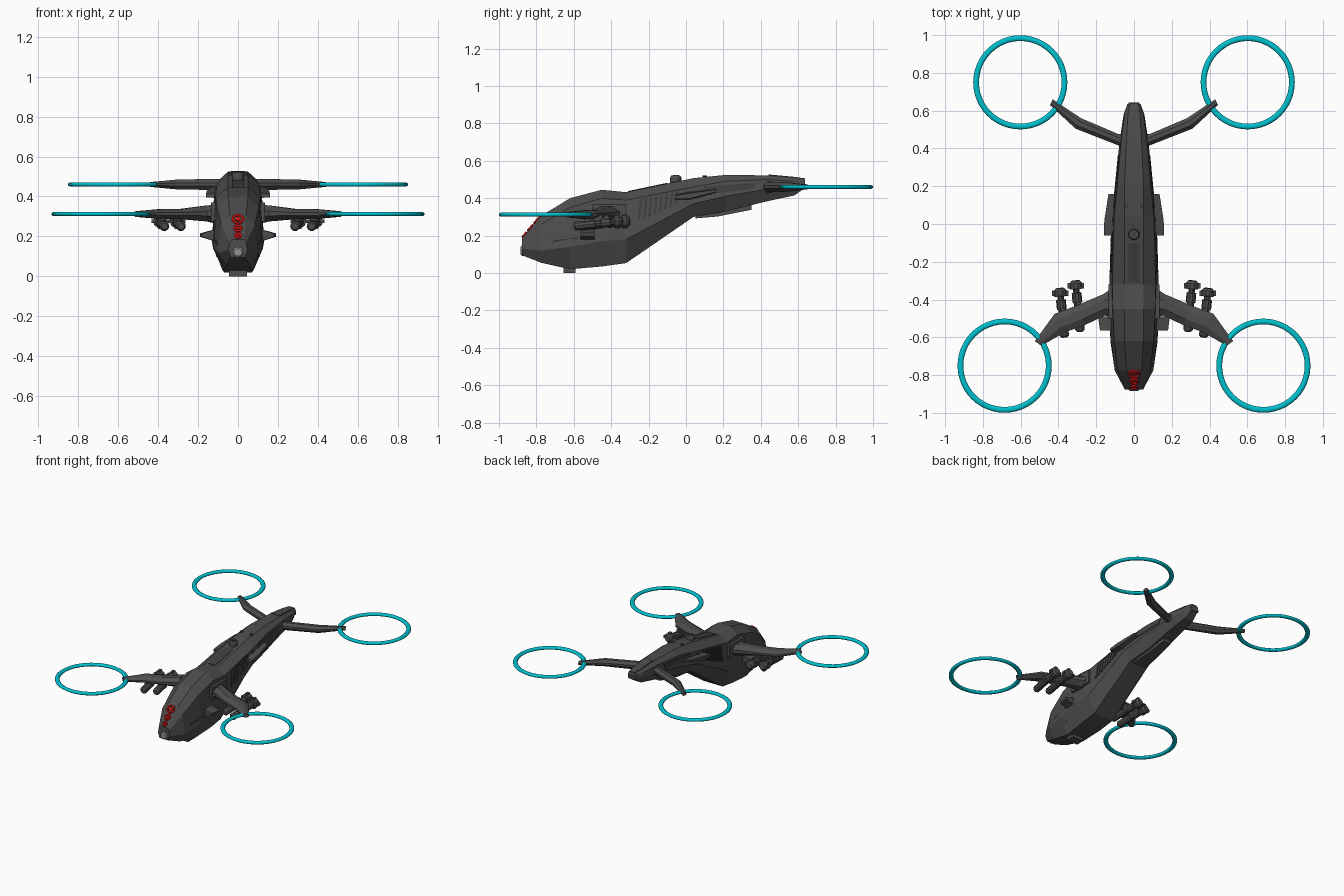
import bpy, bmesh, math
from mathutils import Vector

if "Cube" in bpy.data.objects:
    bpy.data.objects.remove(bpy.data.objects["Cube"])


def material(name, col):
    m = bpy.data.materials.new(name)
    m.diffuse_color = (*col, 1)
    m.use_nodes = True
    m.node_tree.nodes["Principled BSDF"].inputs["Base Color"].default_value = m.diffuse_color
    return m


DARK = material("dark_grey", (0.075, 0.075, 0.075))
BLACK = material("panel_grey", (0.05, 0.05, 0.05))
CYAN = material("cyan", (0.0, 0.53, 0.62))
RED = material("red", (0.65, 0.005, 0.005))
PALE = material("pale_grey", (0.3, 0.3, 0.3))


def finish(o, mat, mirror):
    o.data.materials.append(mat)
    if mirror:
        empty_free = o.modifiers.new("mirror", 'MIRROR')
        empty_free.use_axis[0] = True
    return o


def loft(name, rings, mat=DARK, mirror=True):
    """Skin a list of equal-length point rings and cap both ends."""
    bm = bmesh.new()
    vs = [[bm.verts.new(p) for p in r] for r in rings]
    n = len(rings[0])
    for a, b in zip(vs, vs[1:]):
        for i in range(n):
            j = (i + 1) % n
            bm.faces.new((a[i], a[j], b[j], b[i]))
    bm.faces.new(vs[0])
    bm.faces.new(vs[-1])
    bmesh.ops.recalc_face_normals(bm, faces=bm.faces)
    me = bpy.data.meshes.new(name)
    bm.to_mesh(me)
    bm.free()
    o = bpy.data.objects.new(name, me)
    bpy.context.collection.objects.link(o)
    return finish(o, mat, mirror)


def box(name, x, y, z, mat=DARK, mirror=False):
    ring = lambda yy: [(x[0], yy, z[0]), (x[1], yy, z[0]), (x[1], yy, z[1]), (x[0], yy, z[1])]
    return loft(name, [ring(y[0]), ring(y[1])], mat, mirror)


def tube(name, a, b, prof, sides=10, mat=DARK, mirror=True):
    """Round part along a-b; prof lists (fraction, radius)."""
    a, b = Vector(a), Vector(b)
    q = (b - a).to_track_quat('Z', 'Y')
    rings = []
    for f, r in prof:
        c = a.lerp(b, f)
        rings.append([c + q @ Vector((r * math.cos(t), r * math.sin(t), 0))
                      for t in (2 * math.pi * i / sides for i in range(sides))])
    return loft(name, rings, mat, mirror)


def torus(name, loc, R, r, mat, tilt=0, flat=1.0, mirror=False, seg=48):
    c = Vector(loc)
    rings = []
    for i in range(seg + 1):
        t = 2 * math.pi * i / seg
        ring = []
        for k in range(8):
            p = 2 * math.pi * (k + .5) / 8
            d = R + r * math.cos(p)
            x, y, z = d * math.cos(t), d * math.sin(t), r * flat * math.sin(p)
            ring.append(c + Vector((x, y * math.cos(tilt) - z * math.sin(tilt),
                                    y * math.sin(tilt) + z * math.cos(tilt))))
        rings.append(ring)
    o = loft(name, rings, mat, mirror)
    bm = bmesh.new()
    bm.from_mesh(o.data)
    bmesh.ops.delete(bm, geom=[f for f in bm.faces if len(f.verts) > 4], context='FACES')
    bmesh.ops.remove_doubles(bm, verts=bm.verts, dist=1e-5)
    bmesh.ops.recalc_face_normals(bm, faces=bm.faces)
    for f in bm.faces:
        f.smooth = True
    bm.to_mesh(o.data)
    bm.free()
    return o


# Fuselage: y, then (z, half width) at top, shoulder, lower side, bottom
SEC = [(-.877, .185, .03, .17, .042, .13, .048, .095, .035),
       (-.775, .305, .04, .26, .085, .12, .102, .055, .06),
       (-.62, .40, .05, .35, .105, .14, .125, .02, .07),
       (-.45, .445, .05, .40, .112, .17, .13, .035, .08),
       (-.32, .432, .05, .39, .115, .18, .13, .053, .08),
       (.04, .507, .05, .46, .105, .37, .12, .30, .07),
       (.21, .524, .05, .49, .088, .41, .10, .328, .055),
       (.44, .522, .04, .50, .068, .45, .076, .385, .045),
       (.58, .51, .032, .49, .05, .46, .055, .415, .035),
       (.636, .503, .024, .495, .032, .475, .034, .455, .026)]
rings = []
for y, *s in SEC:
    half = [(s[k + 1], y, s[k]) for k in (0, 2, 4, 6)]
    rings.append(half + [(-x, yy, z) for x, yy, z in reversed(half)])
loft("fuselage", rings, DARK, False)


def side_x(y, z):
    """Half width of the fuselage flank at y, z."""
    for a, b in zip(SEC, SEC[1:]):
        if a[0] <= y <= b[0]:
            u = (y - a[0]) / (b[0] - a[0])
            s = [p + (q - p) * u for p, q in zip(a, b)]
            pts = [(s[k], s[k + 1]) for k in (1, 3, 5, 7)]
            for (z0, w0), (z1, w1) in zip(pts, pts[1:]):
                if z0 >= z >= z1:
                    return w0 + (w1 - w0) * (z0 - z) / (z0 - z1)
    return .05


def panel(name, pts, off=.004, mat=BLACK):
    loft(name, [[(side_x(y, z) + d, y, z) for y, z in pts] for d in (-.012, off)], mat)


# Flank panels and vent slats
panel("nose_side_panel", [(-.73, .11), (-.71, .175), (-.58, .19), (-.575, .10), (-.71, .07)])
panel("rear_side_panel", [(.06, .415), (.10, .465), (.375, .482), (.36, .45)])
panel("middle_side_panel", [(-.02, .39), (0, .435), (.03, .44), (.05, .40)])
for i in range(8):
    t = i / 7
    y, z, h = -.25 + .195 * t, .338 + .065 * t, .058 - .02 * t
    panel(f"vent_slat_{i}", [(y - .008, z - h), (y + .004, z + h), (y + .016, z + h), (y + .006, z - h)], .006)

# Side blades, intakes, belly parts, tail
loft("side_blade", [[(.08, y, z - h), (w, y, z - h * .6), (w, y, z + h * .6), (.08, y, z + h)]
                    for y, w, z, h in ((-.06, .16, .405, .015), (.02, .157, .412, .024), (.16, .135, .44, .012))])
loft("side_intake", [[(.10, y, .17), (w, y, .198), (w, y, .215), (.10, y, .24)]
                     for y, w in ((-.565, .18), (-.49, .19))])
box("belly_sensor", (-.045, .045), (-.655, -.59), (0, .035))
loft("belly_keel", [[(-w, y, z), (w, y, z), (w, y, z + .08), (-w, y, z + .08)]
                    for y, w, z in ((.05, .05, .292), (.17, .045, .302), (.35, .03, .338))], DARK, False)
loft("tail_plate", [[(-w, y, z - .012), (w, y, z - .012), (w, y, z), (-w, y, z)]
                    for y, w, z in ((.44, .035, .527), (.57, .03, .515), (.637, .02, .506))], DARK, False)
box("tail_nozzle", (-.03, .03), (.56, .642), (.455, .475))

# Spine hatch and turret
loft("spine_hatch", [[(-.03, y, z - .02), (.03, y, z - .02), (.03, y, z), (-.03, y, z)]
                     for y, z in ((-.31, .438), (-.1, .482))], BLACK, False)
tube("spine_turret", (0, -.055, .47), (0, -.055, .52), [(0, .03), (.8, .03), (1, .024)], 16, DARK, False)
tube("spine_turret_cap", (0, -.055, .5), (0, -.055, .525), [(0, .015), (1, .015)], 12, BLACK, False)
tube("spine_bolt", (.04, .1, .50), (.04, .1, .52), [(0, .012), (1, .012)], 10, BLACK)

# Red nose lamps on the sloping face
TILT = math.atan2(.12, .102)
NORM = Vector((0, -math.sin(TILT), math.cos(TILT)))
for i, (z, r) in enumerate(((.285, .026), (.24, .018), (.203, .014))):
    c = Vector((0, -.877 + (z - .185) * .85, z))
    torus(f"lamp_ring_{i}", c + NORM * .003, r, .006, RED, TILT, seg=20)
    tube(f"lamp_core_{i}", c - NORM * .01, c + NORM * .005, [(0, r * .55), (1, r * .5)], 12, RED, False)
tube("nose_lens", (0, -.86, .12), (0, -.885, .12), [(0, .028), (.7, .028), (1, .02)], 8, PALE, False)


def arm(name, stations):
    """Tapered six-sided arm from (leading xy, trailing xy, z, half thickness)."""
    rings = []
    for a, b, z, t in stations:
        a, b = Vector((*a, z)), Vector((*b, z))
        rings.append([a + (b - a) * f + Vector((0, 0, t * s)) for f, s in
                      ((0, .3), (.3, 1), (.7, 1), (1, .3), (1, -.3), (.7, -1), (.3, -1), (0, -.3))])
    loft(name, rings)


# Rotor arms
arm("front_arm", [((.09, -.50), (.09, -.32), .31, .05), ((.155, -.485), (.16, -.37), .315, .04),
                  ((.26, -.535), (.30, -.43), .312, .026), ((.37, -.575), (.42, -.475), .312, .024),
                  ((.49, -.645), (.525, -.62), .312, .014)])
arm("rear_arm", [((.04, .405), (.04, .485), .46, .03), ((.08, .415), (.08, .475), .46, .028),
                 ((.31, .505), (.28, .56), .46, .025), ((.445, .63), (.43, .66), .46, .012)])
box("front_arm_mount", (.09, .135), (-.50, -.32), (.275, .37), DARK, True)

# Rotor rings
torus("front_rotor_ring", (.685, -.75, .312), .234, .0165, CYAN, 0, .7, True)
torus("rear_rotor_ring", (.602, .75, .46), .234, .0165, CYAN, 0, .7, True)

# Underwing pods with finned tail collars
POD = [(0, .017), (.04, .025), (.45, .025), (.46, .019), (.56, .019), (.57, .026), (.76, .026),
       (.77, .017), (.83, .017), (.84, .034), (.95, .034), (1, .022)]
for n, a, b in (("inner", (.285, -.57, .25), (.31, -.30, .278)),
                ("outer", (.368, -.60, .25), (.393, -.34, .278))):
    a, b = Vector(a), Vector(b)
    tube(n + "_pod", a, b, POD)
    for k, d in enumerate(((1, 0), (0, 1), (-1, 0), (0, -1))):
        c = a.lerp(b, .9) + Vector((d[0] * .034, 0, d[1] * .03))
        box(f"{n}_pod_lug_{k}", (c.x - .01, c.x + .01), (c.y - .014, c.y + .014), (c.z - .009, c.z + .009), DARK, True)
    m = a.lerp(b, .4)
    box(n + "_pod_pylon", (m.x - .012, m.x + .012), (m.y - .05, m.y + .05), (m.z, .31), DARK, True)
